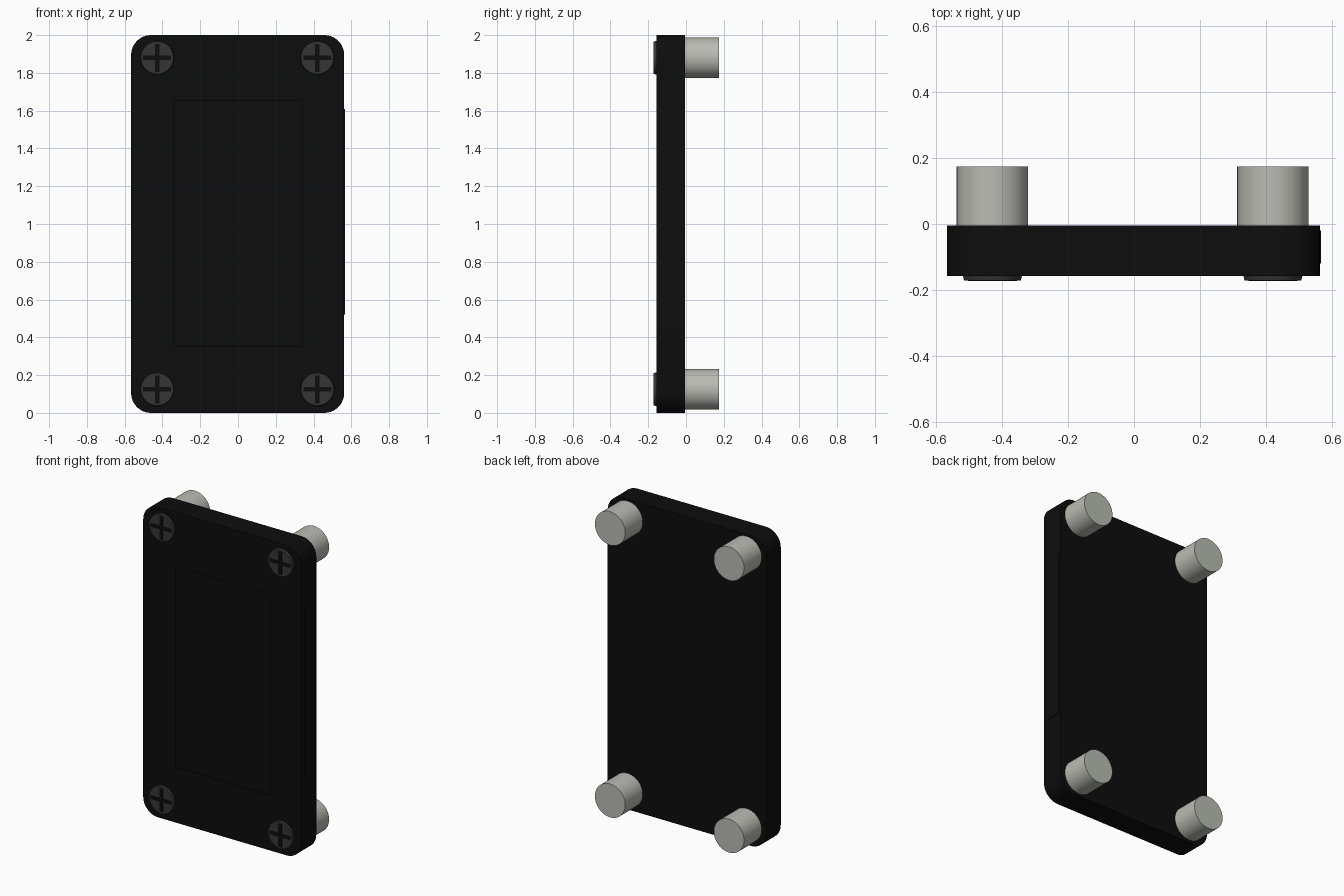
import bpy, bmesh, math
from mathutils import Matrix, Vector

cube = bpy.data.objects.get("Cube")
if cube:
    bpy.data.objects.remove(cube, do_unlink=True)


def material(name, r, g, b):
    m = bpy.data.materials.new(name)
    m.use_nodes = True
    m.diffuse_color = (r, g, b, 1)
    m.node_tree.nodes["Principled BSDF"].inputs["Base Color"].default_value = (r, g, b, 1)
    return m


BLACK = material("black plastic", 0.004, 0.004, 0.004)
SCREW = material("dark grey metal", 0.036, 0.036, 0.036)
FOOT = material("pale grey rubber", 0.49, 0.5, 0.45)


def finish(bm, name, mat, smooth=False):
    bmesh.ops.recalc_face_normals(bm, faces=bm.faces)
    me = bpy.data.meshes.new(name)
    bm.to_mesh(me)
    bm.free()
    me.materials.append(mat)
    ob = bpy.data.objects.new(name, me)
    bpy.context.collection.objects.link(ob)
    if smooth:
        bpy.ops.object.select_all(action="DESELECT")
        ob.select_set(True)
        bpy.context.view_layer.objects.active = ob
        bpy.ops.object.shade_smooth_by_angle(angle=math.radians(30))
    return ob


def add_box(bm, lo, hi):
    lo, hi = Vector(lo), Vector(hi)
    mat = Matrix.Translation((lo + hi) / 2) @ Matrix.Diagonal((*(hi - lo), 1))
    return bmesh.ops.create_cube(bm, size=1, matrix=mat)["verts"]


def disc(name, x, z, y0, y1, r0, r1, mat):
    # cylinder or cone along y, r0 at y0 and r1 at y1
    bm = bmesh.new()
    place = Matrix.Translation((x, (y0 + y1) / 2, z)) @ Matrix.Rotation(-math.pi / 2, 4, "X")
    bmesh.ops.create_cone(bm, cap_ends=True, segments=48, radius1=r0, radius2=r1,
                          depth=y1 - y0, matrix=place)
    return finish(bm, name, mat, True)


# Body with rounded corners
FRONT, BACK = -0.157, -0.005
bm = bmesh.new()
add_box(bm, (-0.566, FRONT, 0), (0.562, BACK, 2))
corners = [e for e in bm.edges if abs(e.verts[0].co.y - e.verts[1].co.y) > 0.1]
bmesh.ops.bevel(bm, geom=corners, offset=0.105, segments=10, profile=0.5, affect="EDGES")
body = finish(bm, "body_plate", BLACK, True)

# Shallow recess in the front
bm = bmesh.new()
add_box(bm, (-0.34, FRONT - 0.1, 0.355), (0.34, FRONT + 0.008, 1.65))
cutter = finish(bm, "recess_cutter", BLACK)
cutter.hide_render = True
cutter.hide_viewport = True
cutter.display_type = "WIRE"
cut = body.modifiers.new("front_recess", "BOOLEAN")
cut.object = cutter
cut.operation = "DIFFERENCE"
cut.solver = "EXACT"

# Raised strip on the left edge
bm = bmesh.new()
add_box(bm, (0.55, -0.12, 0.52), (0.566, -0.02, 1.61))
finish(bm, "side_strip", BLACK)

# Screws in front, feet behind, at each corner
for side, x in (("left", 0.42), ("right", -0.428)):
    for level, z in (("upper", 1.88), ("lower", 0.125)):
        tag = f"{level}_{side}"
        disc("screw_head_" + tag, x, z, -0.171, FRONT + 0.01, 0.086, 0.091, SCREW)
        disc("foot_" + tag, x, z, BACK - 0.01, 0.174, 0.108, 0.108, FOOT)
        bm = bmesh.new()
        for w, h in ((0.074, 0.012), (0.012, 0.074)):
            add_box(bm, (x - w, -0.173, z - h), (x + w, -0.168, z + h))
        finish(bm, "screw_cross_" + tag, BLACK)
